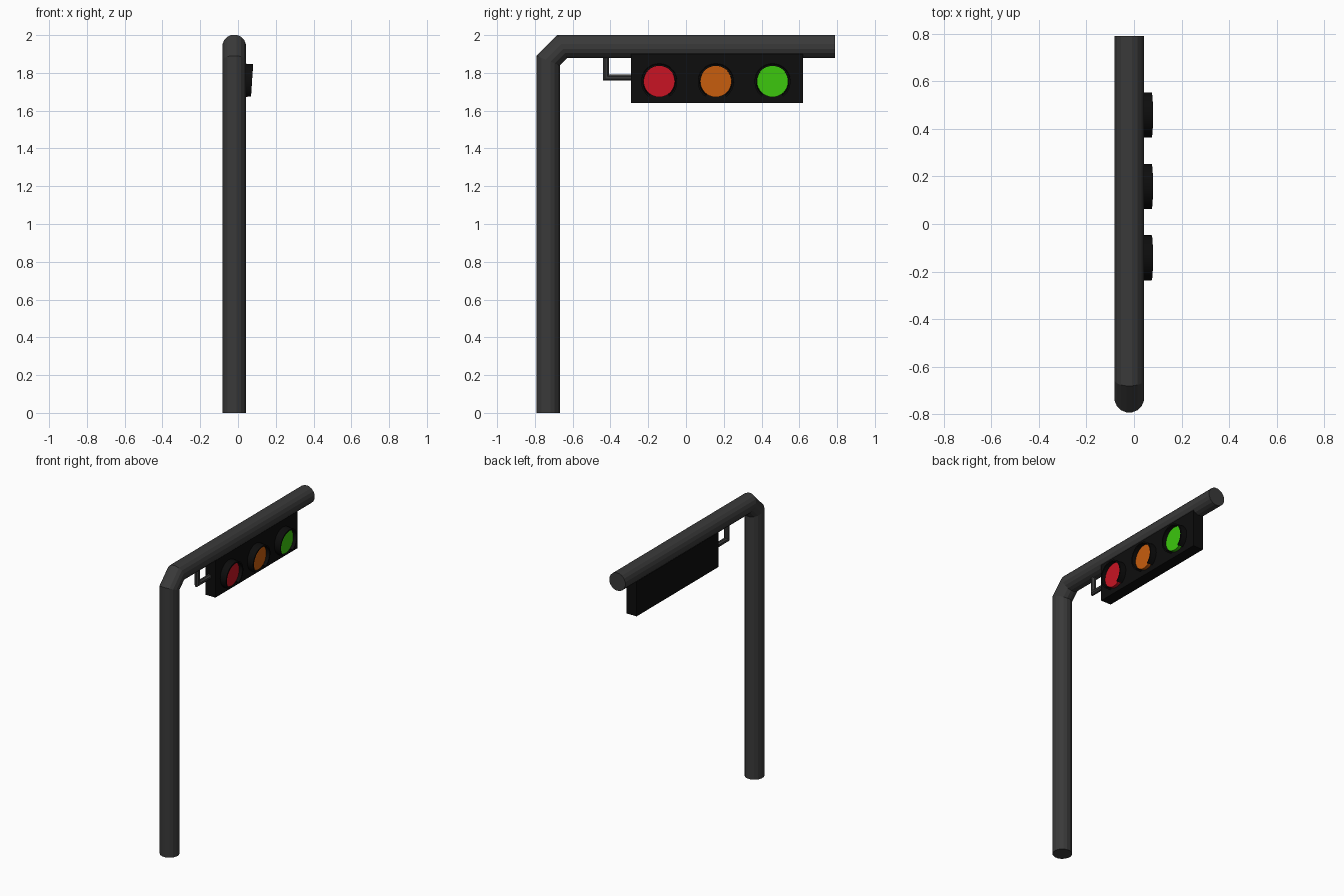
import bpy, bmesh, math
from mathutils import Vector

if "Cube" in bpy.data.objects:
    bpy.data.objects.remove(bpy.data.objects["Cube"])

CX = -0.02  # pole plane


def material(name, rgb):
    m = bpy.data.materials.new(name)
    m.diffuse_color = (*rgb, 1)
    m.use_nodes = True
    m.node_tree.nodes["Principled BSDF"].inputs["Base Color"].default_value = m.diffuse_color
    return m


grey = material("dark_grey", (0.042, 0.042, 0.042))
black = material("black", (0.004, 0.004, 0.004))
colours = {
    "red": material("red", (0.58, 0.007, 0.017)),
    "amber": material("amber", (0.57, 0.11, 0.004)),
    "green": material("green", (0.045, 0.57, 0.004)),
}


def finish(name, bm, mat, smooth=False):
    bmesh.ops.recalc_face_normals(bm, faces=bm.faces)
    me = bpy.data.meshes.new(name)
    bm.to_mesh(me)
    bm.free()
    ob = bpy.data.objects.new(name, me)
    bpy.context.collection.objects.link(ob)
    me.materials.append(mat)
    if smooth:
        bpy.ops.object.select_all(action='DESELECT')
        ob.select_set(True)
        bpy.context.view_layer.objects.active = ob
        bpy.ops.object.shade_smooth_by_angle(angle=math.radians(30))
    return ob


def tube(name, path, radius, sides, mat, smooth=False):
    """Mitred tube along (y, z) points in the plane x = CX."""
    bm = bmesh.new()
    pts = [Vector(p) for p in path]
    rings = []
    for i, p in enumerate(pts):
        a = (p - pts[i - 1]).normalized() if i else (pts[1] - p).normalized()
        b = (pts[i + 1] - p).normalized() if i < len(pts) - 1 else a
        t = (a + b).normalized()
        n = Vector((-t.y, t.x)) / t.dot(a)
        ring = []
        for k in range(sides):
            ang = 2 * math.pi * (k + 0.5) / sides
            q = p + n * radius * math.sin(ang)
            ring.append(bm.verts.new((CX + radius * math.cos(ang), q.x, q.y)))
        rings.append(ring)
    for r, s in zip(rings, rings[1:]):
        for k in range(sides):
            j = (k + 1) % sides
            bm.faces.new((r[k], r[j], s[j], s[k]))
    bm.faces.new(rings[0])
    bm.faces.new(rings[-1])
    return finish(name, bm, mat, smooth)


def box(name, lo, hi, mat):
    bm = bmesh.new()
    bmesh.ops.create_cube(bm, size=1)
    for v in bm.verts:
        v.co = [l + (c + 0.5) * (h - l) for l, h, c in zip(lo, hi, v.co)]
    return finish(name, bm, mat)


def lens(name, y, z, mat):
    bm = bmesh.new()
    x0, x1, n, r = 0.02, 0.05, 32, 0.083
    rings = [[bm.verts.new((x, y + r * math.cos(2 * math.pi * k / n),
                            z + r * math.sin(2 * math.pi * k / n)))
              for k in range(n)] for x in (x0, x1)]
    for k in range(n):
        j = (k + 1) % n
        bm.faces.new((rings[0][k], rings[0][j], rings[1][j], rings[1][k]))
    for ring in rings:
        bm.faces.new(ring)
    return finish(name, bm, mat, True)


def visor(name, y, z, mat):
    """Hood around a lens, open at the bottom, front rim leaning forward."""
    bm = bmesh.new()
    gap, n = math.radians(36), 28
    rows = []
    for k in range(n + 1):
        a = -math.pi / 2 + gap + (2 * math.pi - 2 * gap) * k / n
        c, s = math.cos(a), math.sin(a)
        front = 0.074 + 0.006 * s
        droop = -0.004
        rows.append([bm.verts.new((x, y + r * c, z + r * s + d))
                     for x, r, d in ((0.02, 0.095, 0), (front, 0.095, droop),
                                     (front, 0.086, droop), (0.02, 0.084, 0))])
    for r, s in zip(rows, rows[1:]):
        for i in range(4):
            j = (i + 1) % 4
            bm.faces.new((r[i], r[j], s[j], s[i]))
    bm.faces.new(rows[0])
    bm.faces.new(rows[-1])
    return finish(name, bm, mat, True)


# Pole and arm with a chamfered elbow
tube("pole_and_arm", [(-0.73, 0), (-0.73, 1.865), (-0.655, 1.94), (0.79, 1.94)],
     0.063, 16, grey)

# Bracket from the arm to the signal head
tube("bracket", [(-0.423, 1.91), (-0.423, 1.775), (-0.27, 1.775)], 0.017, 8, grey)

# Three signal sections, each with lens and hood
for i, (colour, mat) in enumerate(colours.items()):
    y = -0.142 + 0.3 * i
    lo = -0.29 + 0.303 * i
    box(colour + "_housing", (-0.05, lo, 1.64), (0.028, lo + 0.303, 1.90), black)
    lens(colour + "_lens", y, 1.755, mat)
    visor(colour + "_visor", y, 1.755, black)
